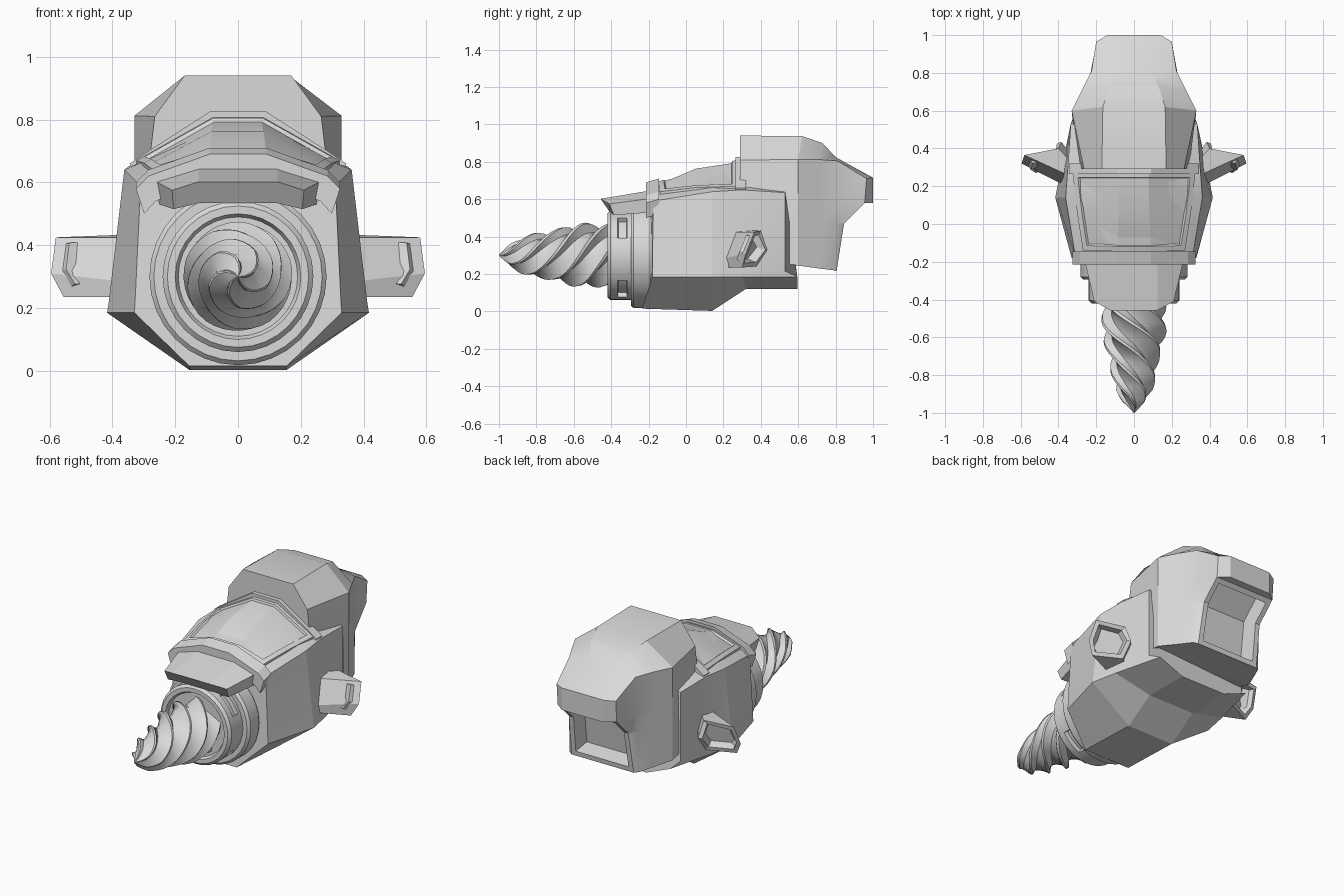
import bpy, bmesh, math
from mathutils import Vector

if "Cube" in bpy.data.objects:
    bpy.data.objects.remove(bpy.data.objects["Cube"])

grey = bpy.data.materials.new("light_grey")
grey.diffuse_color = (0.7, 0.7, 0.7, 1)
grey.use_nodes = True
grey.node_tree.nodes["Principled BSDF"].inputs["Base Color"].default_value = grey.diffuse_color


def finish(name, bm, angle=28):
    bmesh.ops.recalc_face_normals(bm, faces=bm.faces)
    me = bpy.data.meshes.new(name)
    bm.to_mesh(me)
    bm.free()
    me.materials.append(grey)
    ob = bpy.data.objects.new(name, me)
    bpy.context.collection.objects.link(ob)
    bpy.ops.object.select_all(action='DESELECT')
    ob.select_set(True)
    bpy.context.view_layer.objects.active = ob
    bpy.ops.object.shade_smooth_by_angle(angle=math.radians(angle))
    return ob


def loft(rings, caps=(True, True)):
    bm = bmesh.new()
    vs = [[bm.verts.new(p) for p in r] for r in rings]
    n = len(vs[0])
    for a, b in zip(vs, vs[1:]):
        for i in range(n):
            j = (i + 1) % n
            bm.faces.new((a[i], a[j], b[j], b[i]))
    for use, r in zip(caps, (vs[0], vs[-1])):
        if use:
            bm.faces.new(r)
    bmesh.ops.recalc_face_normals(bm, faces=bm.faces)
    return bm, vs


def sym(half):
    """Closed ring from the right half, listed from bottom to top."""
    return half + [(-x, y, z) for x, y, z in reversed(half)]


def recess(bm, faces, width, depth):
    bmesh.ops.inset_region(bm, faces=faces, thickness=width, depth=0, use_even_offset=True)
    bmesh.ops.inset_region(bm, faces=faces, thickness=0.006, depth=-depth, use_even_offset=True)


# Main hull: keel, chine, side, shoulder, roof edge
bm, _ = loft([
    sym([(.155, -.235, .015), (.33, -.18, .185), (.328, -.18, .215), (.31, -.175, .59),
         (.275, -.18, .615), (.09, -.19, .68)]),
    sym([(.155, .14, .003), (.417, .14, .185), (.412, .14, .215), (.362, .14, .64),
         (.315, .14, .66), (.085, .14, .765)]),
    sym([(.155, .32, .12), (.385, .30, .185), (.382, .30, .215), (.35, .30, .65),
         (.30, .30, .665), (.08, .28, .785)]),
    sym([(.15, .595, .12), (.31, .595, .185), (.335, .53, .215), (.335, .53, .635),
         (.28, .53, .65), (.08, .53, .70)]),
])
finish("hull", bm, 15)

# Raised canopy with a sunken pane
bm, _ = loft([
    sym([(.26, -.14, .56), (.27, -.14, .64), (.09, -.145, .695)]),
    sym([(.29, .05, .58), (.30, .05, .662), (.085, .05, .775)]),
    sym([(.32, .275, .58), (.325, .275, .67), (.08, .275, .808)]),
])
recess(bm, [f for f in bm.faces if f.normal.z > .3], .028, .012)
finish("canopy", bm, 20)


def arch(name, pts, y0, y1, drop, lean=0):
    """Bent strip following a half arch, from y0 to y1."""
    rings = []
    for y, d in ((y0, lean), (y1, 0)):
        up = [(x, y, z - d) for x, z in pts]
        low = [(x * .92, y, z - d - drop) for x, z in pts]
        ring = up + [(-x, yy, z) for x, yy, z in reversed(up)]
        ring += [(-x, yy, z) for x, yy, z in low] + list(reversed(low))
        rings.append(ring)
    finish(name, loft(rings)[0], 15)


# Arched bands in front of and behind the canopy
arch("front_band", [(.325, .60), (.285, .64), (.09, .71)], -.215, -.145, .08, .02)
arch("rear_band", [(.345, .66), (.285, .70), (.09, .825)], .265, .32, .08)

# Brow plate over the drill collar
bm, _ = loft([
    sym([(.12, -.41, .535), (.205, -.385, .515), (.21, -.41, .575), (.125, -.457, .602)]),
    sym([(.12, -.18, .555), (.25, -.18, .53), (.265, -.18, .605), (.125, -.18, .648)]),
])
finish("brow_plate", bm, 15)

# Drill collar: stepped rings with pockets around the front ring
AX, SEG = .30, 32
prof = [(.19, -.40), (.20, -.42), (.225, -.42), (.24, -.405), (.24, -.365), (.24, -.315),
        (.24, -.295), (.268, -.295), (.282, -.28), (.282, -.20), (.265, -.17)]
bm, _ = loft([[(r * math.sin(2 * math.pi * i / SEG), y, AX + r * math.cos(2 * math.pi * i / SEG))
               for i in range(SEG)] for r, y in prof])
pockets = {}
for f in bm.faces:
    c = f.calc_center_median()
    if len(f.verts) == 4 and abs(c.y + .34) < .01:
        k = int((math.atan2(c.x, c.z - AX) % (2 * math.pi)) / (2 * math.pi) * SEG)
        if k % 8 in (3, 4, 5):
            pockets.setdefault(k // 8, []).append(f)
for faces in pockets.values():
    bmesh.ops.inset_region(bm, faces=faces, thickness=.004, depth=-.025)
finish("drill_collar", bm, 25)

# Twisted drill bit with five saw-shaped ridges
stations = [(-.40, .17), (-.55, .175), (-.62, .165), (-.70, .138), (-.80, .122),
            (-.88, .10), (-.94, .062), (-1.0, .002)]


def radius(y):
    for (ya, ra), (yb, rb) in zip(stations, stations[1:]):
        if y >= yb - 1e-6:
            return ra + (rb - ra) * (ya - y) / (ya - yb)
    return .002


rings = []
for s in range(31):
    y = -.40 - .02 * s
    ring = []
    for k in range(5):
        for frac, m in ((0, 1), (.12, .97), (.30, .70), (.65, .76)):
            a = (k + frac) * 2 * math.pi / 5 - (y + .4) * 9
            ring.append((radius(y) * m * math.sin(a), y, AX + radius(y) * m * math.cos(a)))
    rings.append(ring)
finish("drill_bit", loft(rings)[0], 35)

# Rear engine housing with sloping hood and exhaust opening
bm, vs = loft([
    sym([(.30, .29, .30), (.30, .29, .45), (.29, .29, .60), (.265, .29, .81), (.17, .29, .94)]),
    sym([(.33, .60, .245), (.33, .60, .45), (.33, .60, .60), (.33, .60, .812), (.165, .62, .938)]),
    sym([(.275, .71, .23), (.275, .71, .45), (.275, .71, .60), (.275, .71, .812), (.13, .73, .90)]),
    sym([(.235, .79, .22), (.23, .80, .47), (.23, .80, .58), (.225, .81, .805), (.09, .80, .825)]),
    sym([(.21, .805, .215), (.20, .845, .47), (.20, .955, .58), (.20, .965, .71), (.14, 1.0, .715)]),
], caps=(True, False))
r = vs[-1]
lip = [bm.verts.new((x, 1.0, .58)) for x in (.14, -.14)]
opening = []
for q in ((r[4], r[5], lip[1], lip[0]), (r[3], r[4], lip[0], r[2]), (r[5], r[6], r[7], lip[1]),
          (r[2], lip[0], lip[1], r[7])):
    bm.faces.new(q)
for q in ((r[1], r[2], r[7], r[8]), (r[0], r[1], r[8], r[9])):
    opening.append(bm.faces.new(q))
bmesh.ops.recalc_face_normals(bm, faces=bm.faces)
recess(bm, opening, .03, .10)
finish("engine_housing", bm, 20)

# Side thrusters: swept six-sided nozzles with open ends facing back
rim = [(.555, .30, .235), (.595, .32, .31), (.58, .365, .425), (.40, .40, .432),
       (.385, .435, .33), (.395, .375, .24)]
root = [(.33, .20, .235), (.33, .185, .28), (.33, .25, .425), (.28, .27, .432),
        (.28, .30, .33), (.28, .27, .24)]
for side, label in ((1, "right"), (-1, "left")):
    bm, vs = loft([[(x * side, y, z) for x, y, z in p] for p in (root, rim)])
    end = [f for f in bm.faces if all(v in f.verts for v in vs[1])]
    recess(bm, end, .024, .05)
    finish(label + "_thruster", bm, 15)
